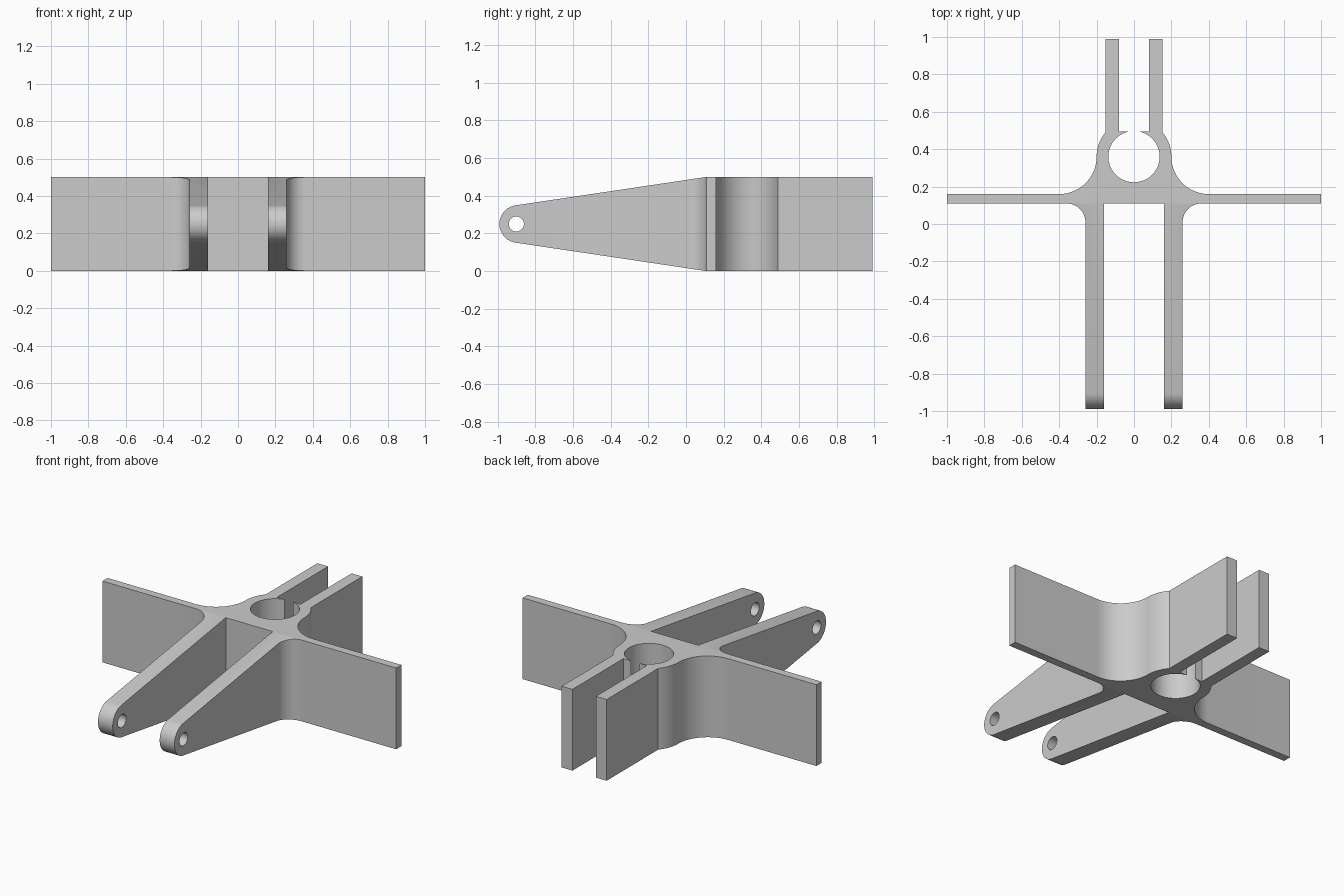
import bpy, bmesh
from math import sin, cos, acos, asin, degrees, radians
from mathutils import Vector

cube = bpy.data.objects.get("Cube")
if cube:
    bpy.data.objects.remove(cube)

grey = bpy.data.materials.new("Plain grey")
grey.use_nodes = True
colour = (0.6, 0.6, 0.6, 1)
grey.diffuse_color = colour
grey.node_tree.nodes["Principled BSDF"].inputs["Base Color"].default_value = colour


def arc(cx, cy, r, start, end, steps=16):
    """Points on an arc, angles in degrees."""
    angles = [radians(start + (end - start) * i / steps) for i in range(steps + 1)]
    return [(cx + r * cos(a), cy + r * sin(a)) for a in angles]


def prism(name, points, sweep):
    """Extrude a closed outline of 3D points along a vector."""
    bm = bmesh.new()
    face = bm.faces.new([bm.verts.new(p) for p in points])
    new = bmesh.ops.extrude_face_region(bm, geom=[face])["geom"]
    bmesh.ops.translate(bm, vec=Vector(sweep),
                        verts=[v for v in new if isinstance(v, bmesh.types.BMVert)])
    bmesh.ops.recalc_face_normals(bm, faces=bm.faces[:])
    mesh = bpy.data.meshes.new(name)
    bm.to_mesh(mesh)
    bm.free()
    mesh.materials.append(grey)
    obj = bpy.data.objects.new(name, mesh)
    bpy.context.collection.objects.link(obj)
    return obj


def boolean(target, cutter, operation):
    mod = target.modifiers.new(operation, 'BOOLEAN')
    mod.operation = operation
    mod.solver = 'EXACT'
    mod.object = cutter
    bpy.context.view_layer.objects.active = target
    bpy.ops.object.modifier_apply(modifier=mod.name)
    bpy.data.objects.remove(cutter)


# Plan outline of one half: split bore, rear lug, fillets, side wing, front arm
ring_y, bore, ring, slot_y, lug = 0.36, 0.137, 0.2, 0.494, 0.153
slot_angle = degrees(asin((slot_y - ring_y) / bore))
lug_angle = degrees(acos(lug / ring))
half = arc(0, ring_y, bore, -90, slot_angle, 32)
half += [(0.08, slot_y), (0.08, 0.99), (lug, 0.99)]
half += arc(0, ring_y, ring, lug_angle, 0, 10)
half += arc(0.4, ring_y, 0.2, 180, 270, 20)[1:]
half += [(1, 0.16), (1, 0.11)]
half += arc(0.36, 0.01, 0.1, 90, 180)
half += [(0.26, -1.1), (0.16, -1.1), (0.16, 0.11)]
outline = half + [(-x, y) for x, y in reversed(half[1:])]
bracket = prism("bracket", [(x, y, -0.1) for x, y in outline], (0, 0, 0.7))

# Side silhouette trims the front arms to tapered, rounded ends
side = [(1.1, 0), (1.1, 0.5), (0.11, 0.5)]
side += arc(-0.89, 0.25, 0.1, 98.5, 261.5, 32)
side += [(0.11, 0)]
boolean(bracket, prism("side_trim", [(-1.2, y, z) for y, z in side], (2.4, 0, 0)),
        'INTERSECT')

# Pin holes through both arm tips
pin = arc(-0.9, 0.25, 0.04, 0, 360, 32)[:-1]
boolean(bracket, prism("pin_cutter", [(-0.5, y, z) for y, z in pin], (1, 0, 0)),
        'DIFFERENCE')

# Smooth the curves, keep the edges sharp
bpy.ops.object.select_all(action='DESELECT')
bracket.select_set(True)
bpy.context.view_layer.objects.active = bracket
bpy.ops.object.shade_smooth_by_angle(angle=radians(30))
